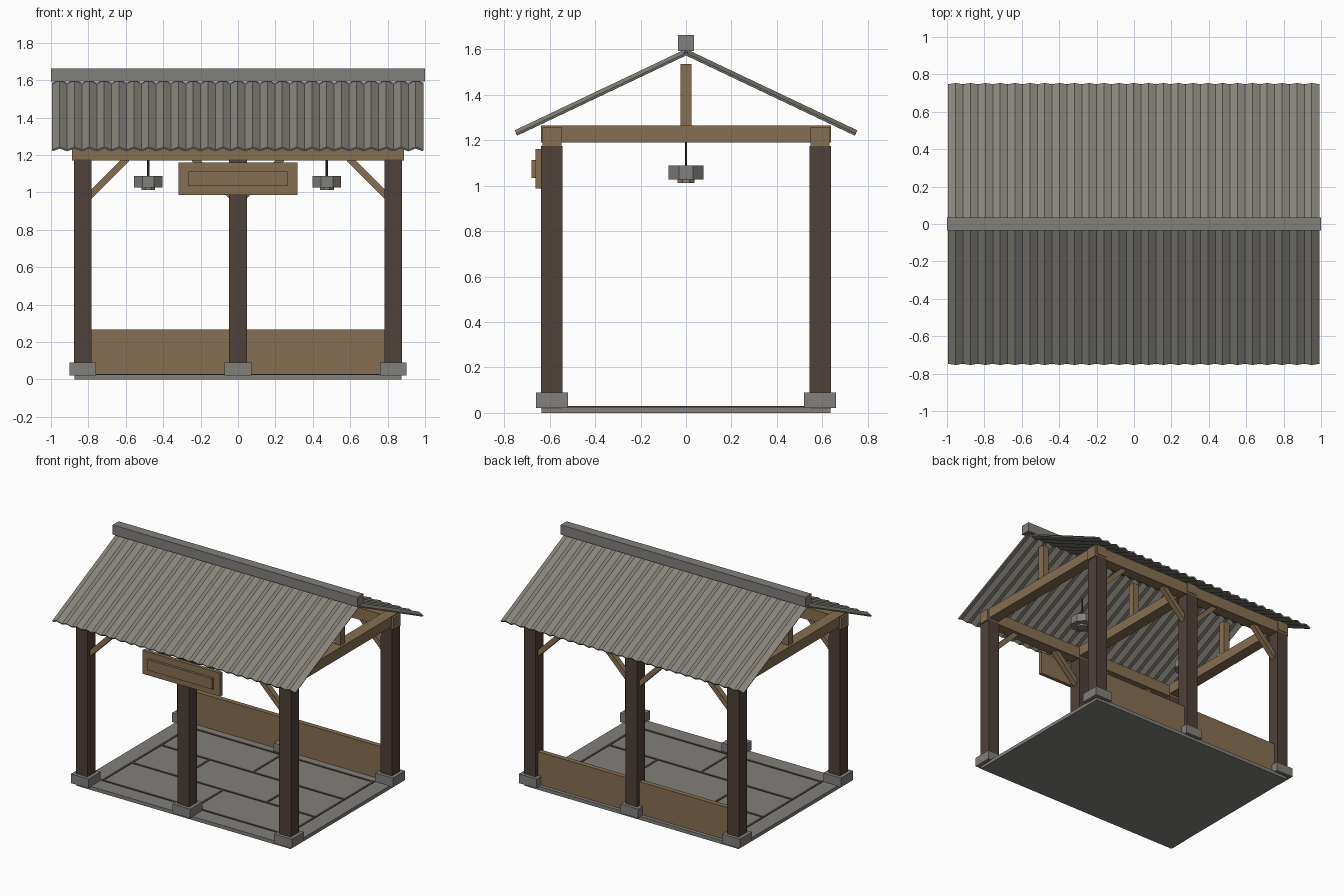
import bpy, bmesh, math
from mathutils import Matrix, Vector

if "Cube" in bpy.data.objects:
    bpy.data.objects.remove(bpy.data.objects["Cube"])


def mat(name, rgb):
    m = bpy.data.materials.new(name)
    m.diffuse_color = (*rgb, 1)
    m.use_nodes = True
    m.node_tree.nodes["Principled BSDF"].inputs["Base Color"].default_value = m.diffuse_color
    return m


WOOD = mat("light_wood", (0.235, 0.16, 0.082))
DARK = mat("dark_wood", (0.078, 0.052, 0.042))
STONE = mat("grey_stone", (0.22, 0.215, 0.2))
METAL = mat("roof_metal", (0.25, 0.235, 0.205))
IRON = mat("dark_iron", (0.04, 0.035, 0.032))


def finish(name, bm, m):
    me = bpy.data.meshes.new(name)
    bm.to_mesh(me)
    bm.free()
    me.materials.append(m)
    ob = bpy.data.objects.new(name, me)
    bpy.context.collection.objects.link(ob)
    return ob


def box(name, x0, x1, y0, y1, z0, z1, m, rot=None):
    """Box between two corners, optionally turned about its centre."""
    bm = bmesh.new()
    bmesh.ops.create_cube(bm, size=1)
    mtx = Matrix.Diagonal((x1 - x0, y1 - y0, z1 - z0, 1))
    if rot:
        mtx = rot @ mtx
    c = Vector(((x0 + x1) / 2, (y0 + y1) / 2, (z0 + z1) / 2))
    bm.transform(Matrix.Translation(c) @ mtx)
    return finish(name, bm, m)


def cyl(name, x, y, z0, z1, r, n, m):
    bm = bmesh.new()
    bmesh.ops.create_cone(bm, cap_ends=True, segments=n, radius1=r, radius2=r, depth=z1 - z0)
    bm.transform(Matrix.Translation((x, y, (z0 + z1) / 2)) @ Matrix.Rotation(math.pi / n, 4, 'Z'))
    return finish(name, bm, m)


# Floor slab with staggered dark seams
box("floor_slab", -0.875, 0.875, -0.635, 0.635, 0, 0.026, STONE)
SX, SY, W = 0.75, 0.51, 0.009
rows = [-SY, -0.17, 0.17, SY]
for y in rows:
    box("floor_seam_long", -SX, SX, y - W, y + W, 0.024, 0.03, DARK)
for i, xs in enumerate([(-SX, 0.0, SX), (-SX, -0.35, 0.35, SX), (-SX, 0.0, SX)]):
    for x in xs:
        box("floor_seam_cross", x - W, x + W, rows[i], rows[i + 1], 0.024, 0.0295, DARK)

# Posts, footings, plates and knee braces on both long sides
PX, PY = 0.83, 0.59
for sy, side in ((-1, "front"), (1, "back")):
    y = sy * PY
    for x in (-PX, 0, PX):
        box(side + "_post", x - 0.047, x + 0.047, y - 0.047, y + 0.047, 0.02, 1.175, DARK)
        box(side + "_footing", x - 0.072, x + 0.072, y - 0.071, y + 0.071, 0.022, 0.09, STONE)
        for d in (-1, 1):
            if abs(x + d * 0.2) > PX:
                continue
            # brace leans from the post up to the plate at 45 degrees
            cx, cz, half = x + d * 0.135, 1.08, 0.142
            box(side + "_brace", cx - half, cx + half, y - 0.02, y + 0.02, cz - 0.018, cz + 0.018,
                WOOD, Matrix.Rotation(-d * math.radians(45), 4, 'Y'))
    box(side + "_plate_beam", -0.887, 0.887, y - 0.042, y + 0.042, 1.17, 1.258, WOOD)

# Tie beams and king posts
for x in (-PX, 0, PX):
    box("tie_beam", x - 0.042, x + 0.042, -0.637, 0.637, 1.19, 1.265, WOOD)
    box("king_post", x - 0.025, x + 0.025, -0.025, 0.025, 1.26, 1.535, WOOD)

# Low back wall panels
for s in (-1, 1):
    x0, x1 = sorted((s * 0.04, s * 0.79))
    box("back_panel", x0, x1, PY - 0.018, PY + 0.018, 0.024, 0.266, WOOD)

# Hanging sign board
box("sign_board", -0.317, 0.317, -0.662, -0.636, 0.987, 1.16, WOOD)
box("sign_plate", -0.265, 0.265, -0.68, -0.66, 1.033, 1.112, WOOD)

# Hanging lanterns
for x in (-0.48, 0.475):
    cyl("lantern_rod", x, 0, 1.08, 1.25, 0.006, 6, IRON)
    cyl("lantern_body", x, 0, 1.027, 1.088, 0.083, 8, STONE)
    cyl("lantern_base", x, 0, 1.012, 1.03, 0.04, 8, STONE)

# Corrugated roof slopes
WAVES = 25
slope = math.atan2(0.356, 0.75)
for sy, side in ((-1, "front"), (1, "back")):
    bm = bmesh.new()
    n = Vector((0, sy * math.sin(slope), math.cos(slope)))
    prev = None
    for i in range(2 * WAVES + 1):
        x = -0.993 + 1.983 * i / (2 * WAVES)
        off = n * (-0.005 if i % 2 else -0.021)
        pair = [bm.verts.new(Vector((x, sy * ly, lz)) + off)
                for ly, lz in ((0.754, 1.243), (0.0, 1.601))]
        if prev:
            f = [prev[0], pair[0], pair[1], prev[1]]
            bm.faces.new(f if sy < 0 else f[::-1])
        prev = pair
    roof = finish(side + "_roof_sheet", bm, METAL)
    sol = roof.modifiers.new("thickness", 'SOLIDIFY')
    sol.thickness = 0.01
    sol.offset = 0

# Ridge cap
box("ridge_cap", -1, 1, -0.035, 0.035, 1.592, 1.663, STONE)
